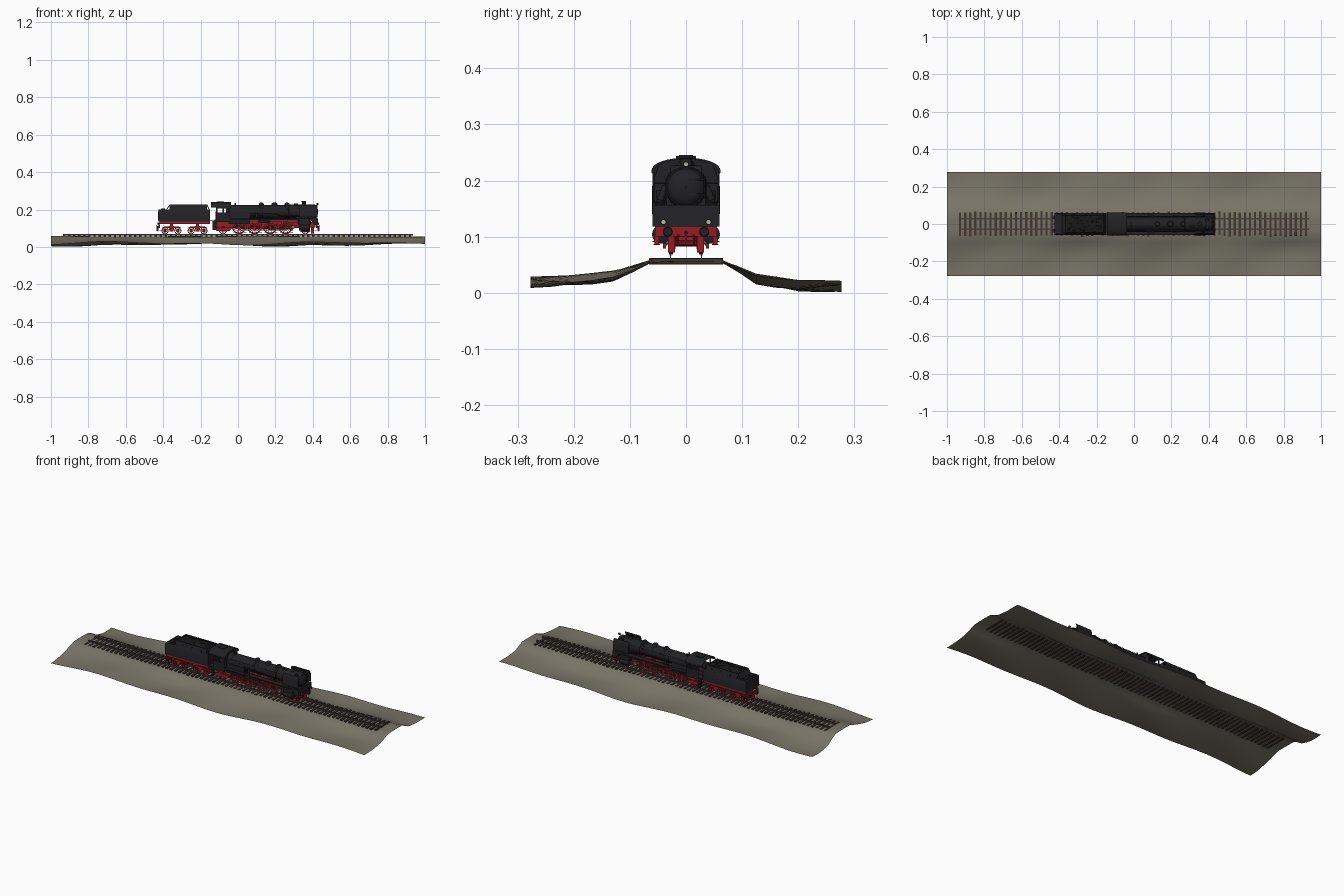
import bpy, bmesh, math, random
from mathutils import Vector, Matrix

if "Cube" in bpy.data.objects:
    bpy.data.objects.remove(bpy.data.objects["Cube"])
random.seed(4)

def material(name, c):
    m = bpy.data.materials.new(name)
    m.diffuse_color = (*c, 1)
    m.use_nodes = True
    m.node_tree.nodes["Principled BSDF"].inputs["Base Color"].default_value = m.diffuse_color
    return m
BLACK = material("locomotive_black", (0.016, 0.016, 0.018))
RED = material("frame_red", (0.30, 0.012, 0.02))
EARTH = material("embankment_gravel", (0.19, 0.175, 0.135))
WOOD = material("sleeper_brown", (0.055, 0.038, 0.028))
RUST = material("rail_brown", (0.07, 0.05, 0.042))
STEEL = material("rod_steel", (0.2, 0.19, 0.18))
COAL = material("coal", (0.01, 0.01, 0.01))
LAMP = material("lamp_glass", (0.5, 0.47, 0.38))

# ---------- helpers: each adds one shape to a bmesh ----------
def box(bm, x0, x1, y0, y1, z0, z1):
    m = Matrix.Translation(((x0+x1)/2, (y0+y1)/2, (z0+z1)/2)) @ Matrix.Diagonal((abs(x1-x0), abs(y1-y0), abs(z1-z0), 1))
    bmesh.ops.create_cube(bm, size=1, matrix=m)

def rod(bm, a, b, r, r2=None, seg=8):
    a, b = Vector(a), Vector(b)
    m = Matrix.Translation((a+b)/2) @ (b-a).to_track_quat('Z', 'Y').to_matrix().to_4x4()
    bmesh.ops.create_cone(bm, cap_ends=True, segments=seg, radius1=r, radius2=r if r2 is None else r2, depth=(b-a).length, matrix=m)

def pipe(bm, pts, r, seg=6):
    for a, b in zip(pts, pts[1:]):
        rod(bm, a, b, r, seg=seg)

def prism(bm, pts, axis, a, b):
    place = (lambda p, t: (t, p[0], p[1])) if axis == 'X' else (lambda p, t: (p[0], t, p[1]))
    lo, hi = [[bm.verts.new(place(p, t)) for p in pts] for t in (a, b)]
    bm.faces.new(lo)
    bm.faces.new(hi[::-1])
    n = len(pts)
    for i in range(n):
        bm.faces.new((lo[i], lo[(i+1) % n], hi[(i+1) % n], hi[i]))

def lathe(bm, prof, origin, axis, seg=32, closed=False):
    rot = Vector(axis).to_track_quat('Z', 'Y')
    rings = [[bm.verts.new(Vector(origin) + rot @ Vector((r*math.cos(t*math.tau/seg), r*math.sin(t*math.tau/seg), h)))
              for t in range(seg)] for r, h in prof]
    for k in range(len(rings) if closed else len(rings)-1):
        p, q = rings[k], rings[(k+1) % len(rings)]
        for i in range(seg):
            bm.faces.new((p[i], p[(i+1) % seg], q[(i+1) % seg], q[i]))
    if not closed:
        bm.faces.new(rings[0])
        bm.faces.new(rings[-1])

def part(name, mat, build, both=False, angle=35):
    """Make an object from build(bm, side); both=True builds it on each side."""
    bm = bmesh.new()
    for s in ((-1, 1) if both else (1,)):
        build(bm, s)
    bmesh.ops.recalc_face_normals(bm, faces=bm.faces)
    me = bpy.data.meshes.new(name)
    bm.to_mesh(me)
    bm.free()
    me.materials.append(mat)
    me.polygons.foreach_set("use_smooth", [True]*len(me.polygons))
    me.set_sharp_from_angle(angle=math.radians(angle))
    ob = bpy.data.objects.new(name, me)
    bpy.context.collection.objects.link(ob)
    return ob

# ---------- embankment: one open wavy sheet ----------
section = [(-.277, .019), (-.24, .019), (-.2, .021), (-.165, .025), (-.13, .031), (-.095, .043), (-.065, .055), (-.03, .057),
           (.03, .057), (.065, .056), (.095, .042), (.125, .025), (.16, .018), (.2, .012), (.24, .012), (.277, .0125)]
def embankment(bm, s):
    rows = []
    for i in range(49):
        x = -1 + i/24
        row = []
        for y, z in section:
            amp = 0.0025 + 0.0085*min(1, max(0, (abs(y)-.06)/.07))
            w = .6*math.sin(5.3*x + 9*y + 1) + .4*math.sin(11.7*x - 14*y)
            row.append(bm.verts.new((x, y, z + amp*w)))
        rows.append(row)
    for p, q in zip(rows, rows[1:]):
        for j in range(len(section)-1):
            bm.faces.new((p[j], q[j], q[j+1], p[j+1]))
part("embankment", EARTH, embankment)

# ---------- track ----------
def sleepers(bm, s):
    for i in range(69):
        x = -.93 + i*.0272
        dy, dz = random.uniform(-.003, .003), random.uniform(-.001, .001)
        box(bm, x-.006, x+.006, -.063+dy, .063+dy, .051+dz, .061+dz)
part("sleepers", WOOD, sleepers)
def rails(bm, s):
    box(bm, -.935, .935, s*.0235, s*.0315, .060, .0615)
    box(bm, -.935, .935, s*.0268, s*.0282, .0615, .067)
    box(bm, -.935, .935, s*.0255, s*.0295, .0665, .0692)
part("rails", RUST, rails, True)

# ---------- wheels ----------
RAIL = .0692
def wheel(bm, x, s, r, spokes):
    c = Vector((x, s*.0275, RAIL + r))
    lathe(bm, [(r*.84, -.003), (r*.84, .003), (r, .003), (r, -.002), (r+.0015, -.003), (r+.0015, -.0045), (r*.84, -.0045)],
          c, (0, s, 0), 32, True)
    rod(bm, c - Vector((0, .004, 0)), c + Vector((0, .004, 0)), r*.23, seg=16)
    for k in range(spokes):
        d = Vector((math.cos(k*math.tau/spokes), 0, math.sin(k*math.tau/spokes)))
        rod(bm, c + d*r*.18, c + d*r*.87, .0016, .0011, 6)
    if s > 0:
        rod(bm, (x, -.027, c.z), (x, .027, c.z), .004, seg=10)
DRIVERS, DR = (.005, .088, .171, .254), .034
def drivers(bm, s):
    for x in DRIVERS:
        wheel(bm, x, s, DR, 16)
        c = (x, s*.0275, RAIL + DR)   # counterweight crescent
        arc = [(x + .029*math.cos(a), c[2] + .029*math.sin(a)) for a in [math.radians(40 + 10*k) for k in range(11)]]
        prism(bm, arc, 'Y', s*.0255, s*.0302)
part("driving_wheels", RED, drivers, True)
part("leading_and_trailing_wheels", RED, lambda bm, s: [wheel(bm, x, s, r, 10) for x, r in ((.36, .018), (-.08, .021))], True)
TENDER_X = (-.39, -.322, -.25, -.182)
part("tender_wheels", RED, lambda bm, s: [wheel(bm, x, s, .0175, 10) for x in TENDER_X], True)

# ---------- rods and valve gear ----------
ZC = RAIL + DR
def rods(bm, s):
    y0, y1 = s*.0335, s*.0355
    box(bm, DRIVERS[0], DRIVERS[3], y0, y1, ZC-.0145, ZC-.0095)
    for x in DRIVERS:
        rod(bm, (x, s*.029, ZC-.012), (x, s*.038, ZC-.012), .0045, seg=12)
    rod(bm, (DRIVERS[2], s*.038, ZC-.012), (.295, s*.038, .104), .0025)
    rod(bm, (.28, s*.04, .104), (.33, s*.04, .104), .002)
    box(bm, .268, .325, s*.036, s*.043, .111, .114)
    box(bm, .286, .302, s*.035, s*.044, .098, .112)
    rod(bm, (DRIVERS[2], s*.04, ZC-.012), (DRIVERS[2]-.008, s*.042, ZC+.006), .002)
    rod(bm, (DRIVERS[2]-.008, s*.042, ZC+.006), (.235, s*.042, .118), .0016)
    rod(bm, (.235, s*.042, .13), (.335, s*.042, .13), .0016)
    rod(bm, (.29, s*.042, .132), (.287, s*.042, .088), .0016)
part("side_rods", STEEL, rods, True)
part("valve_gear_bracket", RED, lambda bm, s: [
    box(bm, .23, .242, s*.036, s*.046, .11, .147), box(bm, .258, .266, s*.034, s*.046, .105, .147),
    box(bm, .17, .266, s*.044, s*.046, .137, .145)], True)
def cylinders(bm, s):
    lathe(bm, [(.01, 0), (.0165, .002), (.0165, .058), (.01, .061)], (.325, s*.044, .104), (1, 0, 0), 24)
    lathe(bm, [(.007, 0), (.01, .004), (.01, .066), (.006, .071)], (.32, s*.043, .131), (1, 0, 0), 20)
    box(bm, .329, .382, s*.015, s*.054, .105, .147)
part("cylinders", BLACK, cylinders, True)

# ---------- red underframe ----------
def frame(bm, s):
    prism(bm, [(-.125, .105), (-.03, .098), (.29, .092), (.31, .105), (.415, .105), (.415, .13), (.3, .146), (-.125, .146)], 'Y', s*.017, s*.0205)
    for x in (-.12, -.04, .045, .13, .212, .3, .4):
        box(bm, x-.004, x+.004, 0, s*.02, .108, .14)
    for x in DRIVERS:                                   # brake hangers
        box(bm, x+.036, x+.040, s*.025, s*.030, .088, .125)
        rod(bm, (x-.03, s*.02, .079), (x+.04, s*.02, .079), .0018)
    prism(bm, [(-.115, .085), (-.045, .085), (-.03, .105), (-.125, .105)], 'Y', s*.033, s*.036)
    box(bm, .335, .385, s*.019, s*.022, .08, .1)
    box(bm, .39, .405, s*.02, s*.032, .072, .105)      # rail guards
part("main_frame", RED, frame, True)
def end_beam(bm, x, d):
    box(bm, x, x - d*.007, -.055, .055, .1, .119)
    rod(bm, (x, 0, .108), (x + d*.012, 0, .104), .0025)
    box(bm, x, x + d*.011, -.002, .002, .086, .104)
    for s in (-1, 1):
        rod(bm, (x, s*.0325, .1085), (x + d*.009, s*.0325, .1085), .0045, .0035, 14)
        pipe(bm, [(x, s*.014, .103), (x + d*.006, s*.014, .098), (x + d*.006, s*.014, .082)], .0016)
        box(bm, x - d*.004, x - d*.016, s*.046, s*.058, .085, .087)     # foot step
        box(bm, x - d*.014, x - d*.016, s*.048, s*.056, .085, .105)
part("front_buffer_beam", RED, lambda bm, s: end_beam(bm, .424, 1))
part("rear_buffer_beam", RED, lambda bm, s: end_beam(bm, -.424, -1))
part("buffer_heads", BLACK, lambda bm, s: [rod(bm, (d*.433, s*.0325, .1085), (d*.4365, s*.0325, .1085), .0085, .0075, 20) for d in (-1, 1)], True)

# ---------- boiler ----------
BZ = .188
part("boiler", BLACK, lambda bm, s: lathe(bm, [(.036, -.05), (.036, .27), (.0375, .272), (.0375, .412), (.035, .416), (.033, .416),
     (.031, .420), (.022, .425), (.01, .4275), (.002, .428)], (0, 0, BZ), (1, 0, 0), 40))
def bands(bm, s):
    for x in (-.02, .03, .085, .14, .195, .245):
        lathe(bm, [(.0355, 0), (.0367, 0), (.0367, .003), (.0355, .003)], (x, 0, BZ), (1, 0, 0), 40, True)
part("boiler_bands", BLACK, bands)
part("firebox", BLACK, lambda bm, s: prism(bm, [(-.036, BZ), (.036, BZ), (.041, .15), (.036, .122), (-.036, .122), (-.041, .15)], 'X', -.05, .065))
part("smokebox_saddle", BLACK, lambda bm, s: prism(bm, [(-.03, .168), (.03, .168), (.02, .14), (-.02, .14)], 'X', .31, .412))
def door(bm, s):
    box(bm, .42, .4275, .004, .034, .2, .2025)
    box(bm, .42, .4275, .004, .034, .174, .1765)
    rod(bm, (.422, .033, .168), (.422, .033, .208), .0016)
    rod(bm, (.425, 0, BZ), (.431, 0, BZ), .0025)
    for k in range(10):
        a = k*math.tau/10
        rod(bm, (.414, .034*math.cos(a), BZ+.034*math.sin(a)), (.419, .034*math.cos(a), BZ+.034*math.sin(a)), .0015)
part("smokebox_door_fittings", BLACK, door)
part("chimney", BLACK, lambda bm, s: lathe(bm, [(.015, .218), (.011, .227), (.0105, .238), (.0125, .2405), (.0125, .2455), (.0095, .2455), (.009, .222)], (.352, 0, 0), (0, 0, 1), 24))
def domes(bm, s):
    for x, r in ((.262, .013), (.195, .0155), (.125, .013)):
        lathe(bm, [(r*1.25, .216), (r, .222), (r, .23), (r*.8, .2345), (r*.4, .2365)], (x, 0, 0), (0, 0, 1), 24)
    rod(bm, (.392, -.028, .216), (.392, .028, .216), .0105, seg=20)      # feedwater heater
    for y in (-.008, .008):
        rod(bm, (-.015, y, .218), (-.015, y, .236), .004, seg=10)         # safety valves
    rod(bm, (.3, -.012, .226), (.32, -.012, .226), .006, seg=12)          # generator
part("domes_and_fittings", BLACK, domes)
def pipes(bm, s):
    for x in (.262, .125):                                               # sand pipes
        for dx in (-.007, .004):
            pipe(bm, [(x+dx, s*.01, .224)] + [(x+dx, s*.038*math.sin(a), BZ+.038*math.cos(a)) for a in (.5, .9, 1.3, 1.7)] + [(x+dx, s*.034, .15)], .0012)
    pipe(bm, [(-.045, s*.039, .206), (.41, s*.039, .206)], .001)          # handrail
    pipe(bm, [(-.045, s*.041, .178), (.2, s*.041, .178), (.23, s*.041, .165), (.33, s*.041, .165)], .0018)
    rod(bm, (.1, s*.045, .156), (.1, s*.045, .182), .0075, seg=14)        # pump
    rod(bm, (.08, s*.046, .153), (.08, s*.046, .17), .005, seg=12)
    pipe(bm, [(.37, s*.036, .19), (.37, s*.046, .165), (.355, s*.046, .145)], .006, 12)  # steam pipe
    for x in (-.09, .14):
        rod(bm, (x-.03, s*.045, .138), (x+.03, s*.045, .138), .008 if x > 0 else .004, seg=14)   # air tanks
part("boiler_pipes_and_pumps", BLACK, pipes, True)
def walkway(bm, s):
    box(bm, -.05, .405, s*.03, s*.06, .1485, .1515)
    box(bm, -.05, .405, s*.0585, s*.06, .145, .1515)
    prism(bm, [(.385, .147), (.402, .156), (.426, .156), (.43, .118), (.41, .118)], 'Y', 0, s*.06)
    for x in (.0, .1, .2, .28):
        box(bm, x, x+.002, s*.02, s*.058, .144, .149)
part("running_boards_and_apron", BLACK, walkway, True)
def deflector(bm, s):
    prism(bm, [(s*.056, .16), (s*.058, .16), (s*.058, .205), (s*.05, .225), (s*.0485, .2245), (s*.0562, .204)], 'X', .325, .425)
    for x in (.34, .405):
        rod(bm, (x, s*.036, .195), (x, s*.057, .195), .0015)
        rod(bm, (x, s*.05, .15), (x, s*.057, .165), .0015)
part("smoke_deflectors", BLACK, deflector, True)

# ---------- cab ----------
arc = [(.062*math.cos(a), .214 + .0265*math.sin(a)**.8) for a in [math.pi*k/16 for k in range(17)]]
inner = [(y*.95, z-.003) for y, z in arc]
part("cab_roof", BLACK, lambda bm, s: prism(bm, arc + inner[::-1], 'X', -.145, -.038))
part("cab_roof_vent", BLACK, lambda bm, s: box(bm, -.115, -.075, -.018, .018, .237, .2435))
part("cab_front_wall", BLACK, lambda bm, s: prism(bm, [(.057, .138)] + inner + [(-.057, .138)], 'X', -.048, -.044))
def cab_side(bm, s):
    y0, y1 = s*.0575, s*.06
    box(bm, -.118, -.044, y0, y1, .133, .184)
    box(bm, -.118, -.044, y0, y1, .206, .217)
    for x in (-.118, -.084, -.052):
        box(bm, x, x+.008, y0, y1, .184, .206)
    pipe(bm, [(-.121, s*.06, .14), (-.121, s*.06, .19)], .001)
    for z in (.09, .106, .122):                                          # steps
        box(bm, -.135, -.115, s*.048, s*.06, z, z+.002)
    box(bm, -.135, -.115, s*.048, s*.05, .09, .14)
part("cab_sides_and_steps", BLACK, cab_side, True)
part("cab_floor", BLACK, lambda bm, s: box(bm, -.15, -.044, -.057, .057, .138, .142))
part("firebox_backhead", BLACK, lambda bm, s: rod(bm, (-.065, 0, .18), (-.044, 0, .18), .033, seg=24))

# ---------- tender ----------
part("tender_tank", BLACK, lambda bm, s: prism(bm, [(-.058, .136), (.058, .136), (.058, .194), (.054, .2), (-.054, .2), (-.058, .194)], 'X', -.424, -.15))
def bunker(bm, s):
    prism(bm, [(s*.054, .199), (s*.051, .199), (s*.043, .227), (s*.046, .227)], 'X', -.365, -.165)
    if s > 0:
        prism(bm, [(-.385, .199), (-.38, .199), (-.36, .227), (-.365, .227)], 'Y', -.046, .046)
        prism(bm, [(-.15, .199), (-.155, .199), (-.17, .225), (-.165, .227)], 'Y', -.046, .046)
    for x in (-.32, -.26, -.2):
        box(bm, x, x+.003, s*.046, s*.0545, .199, .216)
part("coal_bunker", BLACK, bunker, True)
def coal(bm, s):
    bmesh.ops.create_grid(bm, x_segments=26, y_segments=11, size=.5, matrix=Matrix.Translation((-.266, 0, .217)) @ Matrix.Diagonal((.2, .09, 1, 1)))
    for v in bm.verts:
        v.co.z += .006*(1 - (v.co.y/.045)**2) + random.uniform(-.003, .003)
part("coal_load", COAL, coal, angle=10)
part("tender_deck_fittings", BLACK, lambda bm, s: [box(bm, -.412, -.39, s*.01, s*.04, .199, .206),
     pipe(bm, [(-.427, s*.048, .14), (-.427, s*.048, .19)], .001), pipe(bm, [(-.147, s*.058, .14), (-.147, s*.058, .19)], .001)], True)
def tender_frame(bm, s):
    box(bm, -.42, -.15, 0, s*.052, .126, .136)
    box(bm, -.42, -.15, s*.05, s*.053, .122, .136)
    for a, b in ((-.39, -.322), (-.25, -.182)):
        m = (a+b)/2
        prism(bm, [(a-.014, .1), (m-.014, .1), (m-.01, .083), (m+.01, .083), (m+.014, .1), (b+.014, .1), (b+.014, .107), (m, .112), (a-.014, .107)], 'Y', s*.035, s*.038)
        box(bm, m-.008, m+.008, 0, s*.035, .09, .126)
        for x in (a, b):
            box(bm, x-.006, x+.006, s*.036, s*.041, .079, .097)
part("tender_underframe_and_bogies", RED, tender_frame, True)

# ---------- lamps ----------
spots = [(.43, -.04, .126, 1), (.43, .04, .126, 1), (.427, 0, .229, 1), (-.427, -.04, .126, -1), (-.427, .04, .126, -1)]
part("lamp_housings", BLACK, lambda bm, s: [rod(bm, (x-d*.008, y, z), (x+d*.003, y, z), .005, .0055, 14) for x, y, z, d in spots])
part("lamp_lenses", LAMP, lambda bm, s: [rod(bm, (x+d*.0028, y, z), (x+d*.0035, y, z), .0036, seg=14) for x, y, z, d in spots])
